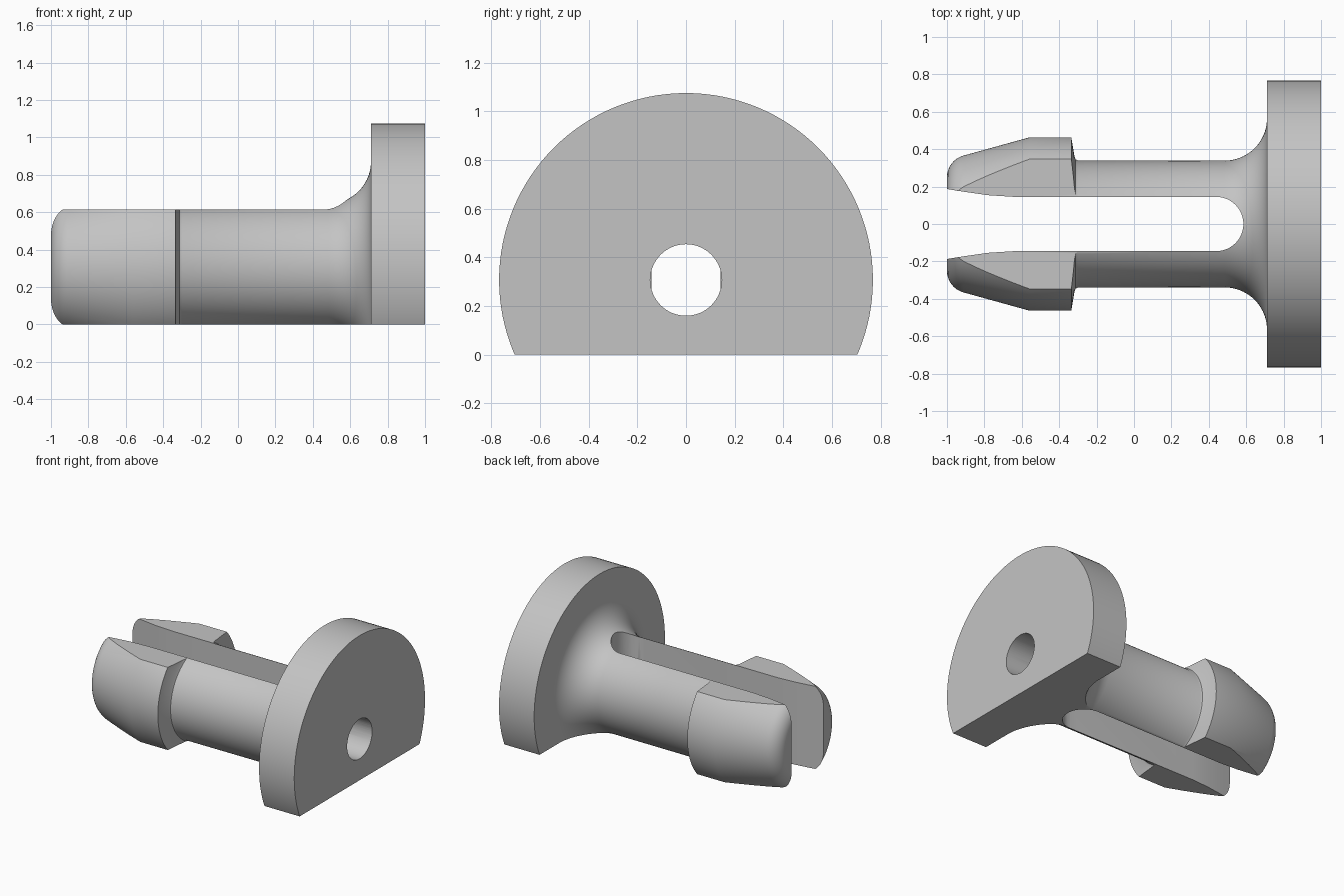
import bpy, bmesh
from math import sin, cos, pi, radians
from mathutils import Matrix, Vector

cube = bpy.data.objects.get("Cube")
if cube:
    bpy.data.objects.remove(cube, do_unlink=True)

AXIS_Z = 0.307      # height of the pin axis
SLOT = 0.145        # half width of the slot

grey = bpy.data.materials.new("plain grey")
grey.use_nodes = True
colour = (0.55, 0.55, 0.55, 1)
grey.diffuse_color = colour
grey.node_tree.nodes["Principled BSDF"].inputs["Base Color"].default_value = colour


def finish(bm, name):
    bmesh.ops.recalc_face_normals(bm, faces=bm.faces)
    mesh = bpy.data.meshes.new(name)
    bm.to_mesh(mesh)
    bm.free()
    mesh.materials.append(grey)
    obj = bpy.data.objects.new(name, mesh)
    bpy.context.collection.objects.link(obj)
    return obj


def arc(cx, cy, r, start, end, steps):
    angles = [radians(start + (end - start) * i / steps) for i in range(steps + 1)]
    return [(cx + r * cos(a), cy + r * sin(a)) for a in angles]


def revolve(name, profile, steps=128):
    """Turn an (x, radius) profile around the pin axis."""
    bm = bmesh.new()
    verts = [bm.verts.new((x, 0, r + AXIS_Z)) for x, r in profile]
    edges = [bm.edges.new(pair) for pair in zip(verts, verts[1:])]
    bmesh.ops.spin(bm, geom=verts + edges, cent=(0, 0, AXIS_Z), axis=(1, 0, 0),
                   angle=2 * pi, steps=steps)
    bmesh.ops.remove_doubles(bm, verts=bm.verts, dist=1e-5)
    return finish(bm, name)


def prism(name, outline, z0, z1):
    """Extrude an (x, y) outline between two heights."""
    bm = bmesh.new()
    face = bm.faces.new([bm.verts.new((x, y, z0)) for x, y in outline])
    new = bmesh.ops.extrude_face_region(bm, geom=[face])["geom"]
    bmesh.ops.translate(bm, vec=Vector((0, 0, z1 - z0)),
                        verts=[v for v in new if isinstance(v, bmesh.types.BMVert)])
    return finish(bm, name)


def box(name, x0, x1, z0, z1):
    return prism(name, [(x0, -2), (x1, -2), (x1, 2), (x0, 2)], z0, z1)


# Pin body: rounded tip, tapered head, shaft, flare and flange
tip = arc(-0.88, 0.25, 0.12, 180, 106, 8)
flare = arc(0.485, 0.565, 0.226, 270, 360, 14)
profile = ([(-1, 0)] + tip
           + [(-0.56, 0.463), (-0.335, 0.463), (-0.318, 0.36), (-0.312, 0.346), (-0.30, 0.34)]
           + flare + [(0.711, 0.768), (1, 0.768), (1, 0)])
pin = revolve("slotted_pin", profile)

# Cutters: lower flat, upper flat, flared slot with a round end, and bore
side = [(-1.1, 0.202), (-1, 0.187), (-0.9, 0.171), (-0.78, 0.154), (-0.64, SLOT)]
slot_outline = ([(x, -y) for x, y in side] + arc(0.44, 0, SLOT, -90, 90, 24) + side[::-1])
bm = bmesh.new()
bmesh.ops.create_cone(bm, cap_ends=True, segments=64, radius1=0.147, radius2=0.147, depth=0.7,
                      matrix=Matrix.Translation((0.82, 0, AXIS_Z)) @ Matrix.Rotation(pi / 2, 4, 'Y'))
cutters = [
    box("lower_flat_cutter", -2, 2, -2, 0),
    box("upper_flat_cutter", -2, 0.4, 2 * AXIS_Z, 2),
    prism("slot_cutter", slot_outline, -1, 2),
    finish(bm, "bore_cutter"),
]

bpy.context.view_layer.objects.active = pin
for cutter in cutters:
    mod = pin.modifiers.new(cutter.name, 'BOOLEAN')
    mod.operation = 'DIFFERENCE'
    mod.solver = 'EXACT'
    mod.object = cutter
    bpy.ops.object.modifier_apply(modifier=mod.name)
    bpy.data.objects.remove(cutter, do_unlink=True)

# Smooth round surfaces, crisp cut edges
bpy.ops.object.select_all(action='DESELECT')
pin.select_set(True)
bpy.ops.object.shade_smooth_by_angle(angle=radians(30))
